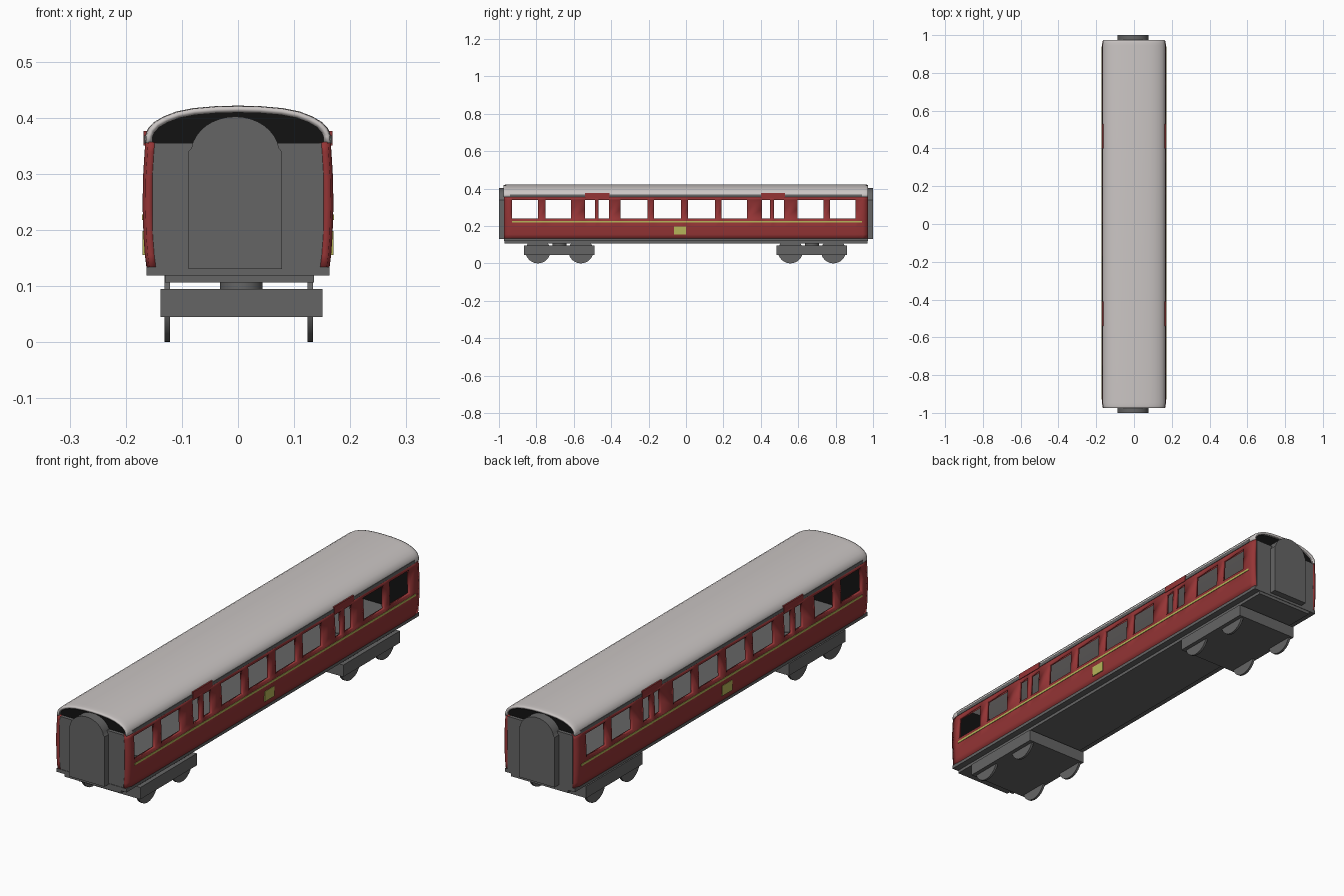
import bpy, bmesh, math
from mathutils import Matrix

if "Cube" in bpy.data.objects:
    bpy.data.objects.remove(bpy.data.objects["Cube"])


def material(name, rgb):
    m = bpy.data.materials.new(name)
    m.diffuse_color = (*rgb, 1)
    m.use_nodes = True
    m.node_tree.nodes["Principled BSDF"].inputs["Base Color"].default_value = m.diffuse_color
    return m


RED = material("maroon paint", (0.30, 0.035, 0.036))
GREY = material("dark grey", (0.13, 0.13, 0.13))
ROOF = material("pale roof grey", (0.60, 0.565, 0.555))
BLACK = material("black", (0.006, 0.006, 0.006))
GOLD = material("yellow trim", (0.47, 0.46, 0.10))


def finish(name, bm, mat, mirror=False, smooth=False):
    me = bpy.data.meshes.new(name)
    bm.to_mesh(me)
    bm.free()
    ob = bpy.data.objects.new(name, me)
    bpy.context.collection.objects.link(ob)
    me.materials.append(mat)
    if smooth:
        bpy.ops.object.select_all(action='DESELECT')
        ob.select_set(True)
        bpy.context.view_layer.objects.active = ob
        bpy.ops.object.shade_smooth_by_angle(angle=math.radians(35))
    if mirror:
        ob.modifiers.new("mirror", 'MIRROR').use_clip = False
    return ob


def box(name, mat, x, y, z, mirror=False):
    bm = bmesh.new()
    bmesh.ops.create_cube(bm, size=1)
    for v in bm.verts:
        v.co = [(a[0] + a[1]) / 2 + c * (a[1] - a[0]) for a, c in zip((x, y, z), v.co)]
    return finish(name, bm, mat, mirror)


def cylinder(name, mat, centre, r, depth, axis='Z', n=32):
    bm = bmesh.new()
    rot = Matrix.Rotation(math.pi / 2, 4, 'Y') if axis == 'X' else Matrix()
    bmesh.ops.create_cone(bm, cap_ends=True, segments=n, radius1=r, radius2=r,
                          depth=depth, matrix=Matrix.Translation(centre) @ rot)
    return finish(name, bm, mat, smooth=True)


def prism(name, mat, outline, y0, y1):
    """Extrude an x-z outline along y."""
    bm = bmesh.new()
    a = [bm.verts.new((x, y0, z)) for x, z in outline]
    b = [bm.verts.new((x, y1, z)) for x, z in outline]
    bm.faces.new(a)
    bm.faces.new(b)
    for i in range(len(a)):
        j = (i + 1) % len(a)
        bm.faces.new((a[i], a[j], b[j], b[i]))
    bmesh.ops.recalc_face_normals(bm, faces=bm.faces)
    return finish(name, bm, mat, smooth=True)


# Side walls: bulging grid with the window cells left open
windows = [(-.93, -.79), (-.75, -.615), (-.54, -.487), (-.468, -.412), (-.35, -.205), (-.17, -.027),
           (.01, .155), (.19, .325), (.405, .45), (.47, .525), (.595, .735), (.77, .905)]
levels = [(.128, .1625), (.155, .166), (.19, .1685), (.24, .170), (.29, .1695), (.34, .1665), (.357, .165)]
ys = sorted([-.974, -.945, .945, .972] + [y for w in windows for y in w])
bm = bmesh.new()
grid = [[bm.verts.new((x - (.005 if abs(y) > .95 else 0), y, z)) for z, x in levels] for y in ys]
for i in range(len(ys) - 1):
    for j in range(len(levels) - 1):
        is_window = (ys[i], ys[i + 1]) in windows and .24 <= levels[j][0] < .34
        if not is_window:
            bm.faces.new((grid[i][j], grid[i + 1][j], grid[i + 1][j + 1], grid[i][j + 1]))
walls = finish("side_walls", bm, RED, smooth=True)
sol = walls.modifiers.new("thickness", 'SOLIDIFY')
sol.thickness, sol.offset = .015, -1
walls.modifiers.new("mirror", 'MIRROR')

# Roof: arched profile lofted along y with rounded ends
half = [(.166, .355), (.1655, .368), (.161, .380), (.150, .392), (.133, .402), (.110, .411), (.08, .417), (.04, .4205)]
arch = half + [(0, .4215)] + [(-x, z) for x, z in reversed(half)]
bm = bmesh.new()
rows = []
for y, s in [(-.975, .955), (-.97, .98), (-.96, .995), (-.945, 1), (.945, 1), (.96, .995), (.968, .98), (.973, .955)]:
    rows.append([bm.verts.new((x * (1 - (1 - s) * .6), y, .355 + (z - .355) * s)) for x, z in arch])
for r0, r1 in zip(rows, rows[1:]):
    for k in range(len(arch) - 1):
        bm.faces.new((r0[k], r1[k], r1[k + 1], r0[k + 1]))
roof = finish("roof", bm, ROOF, smooth=True)
sol = roof.modifiers.new("thickness", 'SOLIDIFY')
sol.thickness, sol.offset = .010, -1

# Rain gutters, door heads, lining and side panels
box("gutter", GREY, (.160, .1672), (-.94, .94), (.354, .368), True)
for y in [(-.54, -.41), (.4, .53)]:
    box("door_head", RED, (.158, .1685), y, (.35, .376), True)
box("waist_stripe", GOLD, (.1655, .1712), (-.93, .94), (.218, .227), True)
box("side_plate", GOLD, (.1645, .1705), (-.065, 0), (.155, .198), True)

# Underframe and floor
box("floor", GREY, (-.163, .163), (-.974, .972), (.119, .134))
box("underframe", GREY, (-.13, .135), (-.97, .97), (.106, .12))

# Ends: black bulkhead, grey end wall, arched gangway
bulkhead = [(x * .95, .355 + (z - .355) * .9) for x, z in arch]
bulkhead = [(.152, .13)] + bulkhead + [(-.152, .13)]
gangway = [(-.088, .13), (.078, .13), (.078, .34)]
for k in range(17):
    a = math.radians(8 + 164 * k / 16)
    gangway.append((-.005 + .079 * math.cos(a), .336 + .066 * math.sin(a)))
gangway.append((-.088, .34))
for s in (-1, 1):
    prism("end_bulkhead", BLACK, bulkhead, s * .950, s * .958)
    box("end_wall", GREY, (-.152, .152), sorted((s * .957, s * .972)), (.12, .355))
    prism("gangway", GREY, gangway, s * .957, s * 1.0)

# Bogies: frame, pivot and four wheels each
for yc in (-.677, .673):
    box("bogie_frame", GREY, (-.138, .151), (yc - .188, yc + .188), (.045, .095))
    cylinder("bogie_pivot", GREY, (.006, yc, .115), .038, .042)
    for dy in (-.115, .115):
        for x in (-.126, .129):
            cylinder("wheel", GREY, (x, yc + dy, .0665), .0665, .01, 'X')
